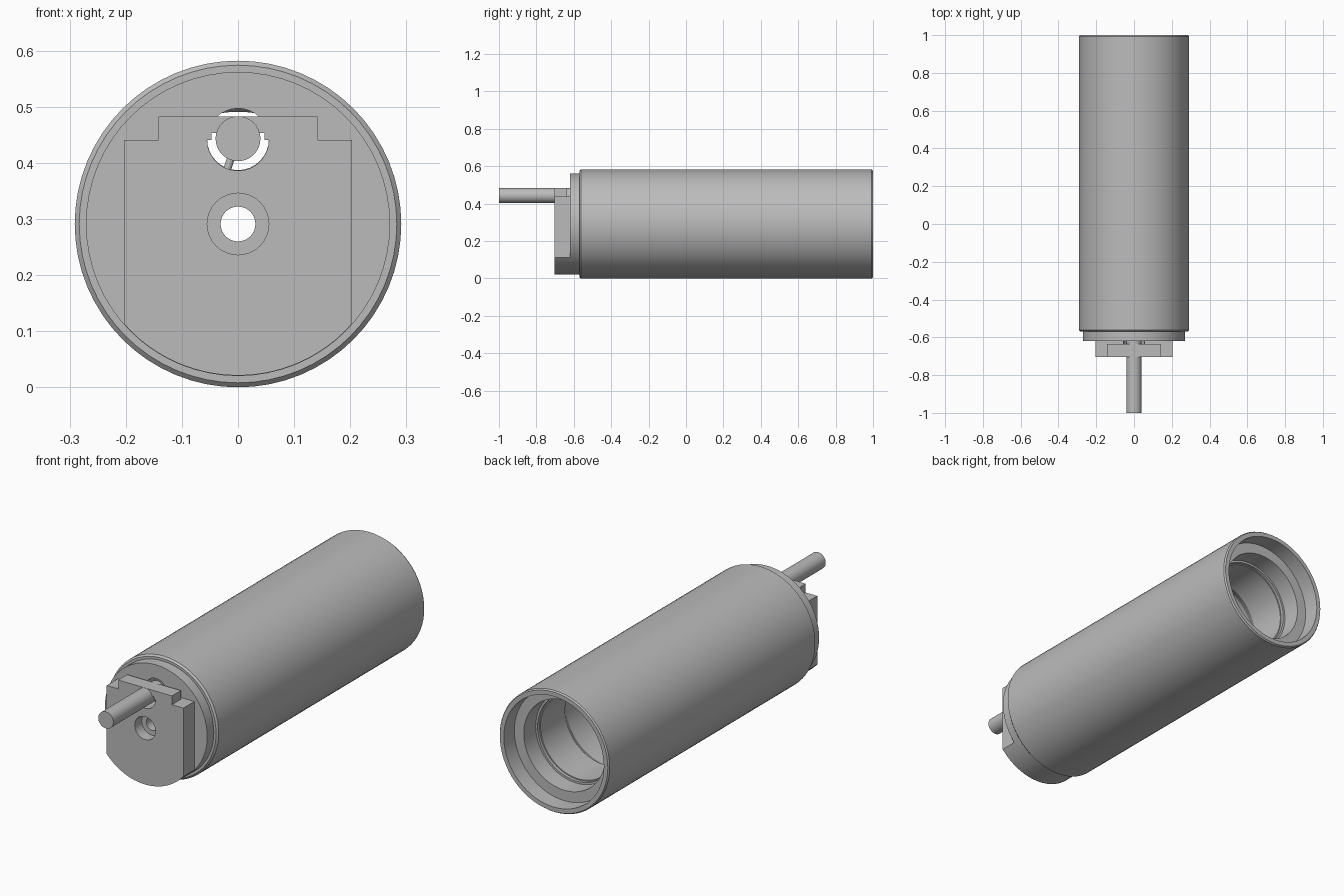
import bpy, bmesh, math
from mathutils import Vector

cube = bpy.data.objects.get("Cube")
if cube:
    bpy.data.objects.remove(cube, do_unlink=True)

R = 0.291            # housing radius, also the height of its axis
ROD_Z = 0.443
SEG = 64

metal = bpy.data.materials.new("plain_grey_metal")
metal.use_nodes = True
GREY = (0.5, 0.5, 0.5, 1)
metal.diffuse_color = GREY
metal.node_tree.nodes["Principled BSDF"].inputs["Base Color"].default_value = GREY


def finish(name, bm):
    bmesh.ops.recalc_face_normals(bm, faces=bm.faces[:])
    mesh = bpy.data.meshes.new(name)
    bm.to_mesh(mesh)
    bm.free()
    mesh.materials.append(metal)
    obj = bpy.data.objects.new(name, mesh)
    bpy.context.collection.objects.link(obj)
    return obj


def lathe(name, profile):
    """Spin a closed (radius, y) profile around the housing axis."""
    bm = bmesh.new()
    rings = []
    for i in range(SEG):
        a = 2 * math.pi * i / SEG
        rings.append([bm.verts.new((r * math.sin(a), y, R + r * math.cos(a)))
                      for r, y in profile])
    n = len(profile)
    for i in range(SEG):
        p, q = rings[i], rings[(i + 1) % SEG]
        for j in range(n):
            k = (j + 1) % n
            bm.faces.new((p[j], p[k], q[k], q[j]))
    return finish(name, bm)


def prism(name, outline, y0, y1):
    """Extrude an (x, z) outline along y."""
    bm = bmesh.new()
    face = bm.faces.new([bm.verts.new((x, y0, z)) for x, z in outline])
    ext = bmesh.ops.extrude_face_region(bm, geom=[face])
    moved = [v for v in ext["geom"] if isinstance(v, bmesh.types.BMVert)]
    bmesh.ops.translate(bm, verts=moved, vec=(0, y1 - y0, 0))
    return finish(name, bm)


def arc(r, z, a0, a1, n):
    return [(r * math.cos(a0 + (a1 - a0) * i / n),
             z + r * math.sin(a0 + (a1 - a0) * i / n)) for i in range(n + 1)]


def rod(name, r, start, end, n=32):
    """Cylinder between two points."""
    start, end = Vector(start), Vector(end)
    d = end - start
    bm = bmesh.new()
    bmesh.ops.create_cone(bm, cap_ends=True, segments=n, radius1=r, radius2=r, depth=d.length)
    rot = d.to_track_quat('Z', 'Y').to_matrix()
    for v in bm.verts:
        v.co = rot @ v.co + (start + end) / 2
    return finish(name, bm)


def cut(obj, cutter):
    mod = obj.modifiers.new("cut", 'BOOLEAN')
    mod.operation = 'DIFFERENCE'
    mod.solver = 'EXACT'
    mod.object = cutter
    bpy.context.view_layer.update()
    dg = bpy.context.evaluated_depsgraph_get()
    mesh = bpy.data.meshes.new_from_object(obj.evaluated_get(dg))
    obj.modifiers.clear()
    obj.data = mesh
    bpy.data.objects.remove(cutter, do_unlink=True)


# Hollow housing: collar, chamfered tube and stepped rear bore
housing = lathe("housing", [
    (0.031, -0.62), (0.271, -0.62), (0.271, -0.57), (0.283, -0.57),
    (R, -0.562), (R, 0.993), (0.286, 1.0), (0.265, 1.0),
    (0.265, 0.92), (0.215, 0.92), (0.215, 0.83), (0.205, 0.83),
    (0.205, 0.815), (0.2, 0.815), (0.2, 0.63), (0.23, 0.58),
    (0.23, -0.55), (0.031, -0.55)])
cut(housing, rod("hole_cutter", 0.055, (0, -0.7, ROD_Z - 0.001), (0, -0.5, ROD_Z - 0.001)))

# Front mounting block: round below, flat sides, stepped top
W, STEP, SHOULDER, TOP = 0.203, 0.142, 0.441, 0.483
a = math.acos(W / 0.27)
block = prism("mounting_block",
              arc(0.27, R, -math.pi + a, -a, 24) +
              [(W, SHOULDER), (STEP, SHOULDER), (STEP, TOP),
               (-STEP, TOP), (-STEP, SHOULDER), (-W, SHOULDER)],
              -0.703, -0.62)

# Relief behind the clamp bridge
cut(block, prism("relief_cutter", [(-0.3, SHOULDER), (0.3, SHOULDER), (0.3, 0.6), (-0.3, 0.6)],
                 -0.635, -0.5))
# Rounded groove beneath the rod
cut(block, prism("groove_cutter",
                 arc(0.055, SHOULDER, -math.pi, 0, 24) +
                 [(0.047, SHOULDER), (0.047, 0.453), (-0.047, 0.453), (-0.047, SHOULDER)],
                 -0.8, -0.5))
# Counterbored centre hole
cut(block, rod("counterbore_cutter", 0.055, (0, -0.8, R), (0, -0.65, R)))
cut(block, rod("bore_cutter", 0.031, (0, -0.8, R), (0, -0.5, R)))
# Clamp screw holes
for x in (-0.108, 0.108):
    cut(block, rod("screw_cutter", 0.018, (x, -0.668, 0.46), (x, -0.668, 0.6), 24))
    cut(block, rod("pilot_cutter", 0.01, (x, -0.668, 0.4), (x, -0.668, 0.6), 24))

# Offset drive rod and its small locating pin
shaft = rod("drive_rod", 0.04, (0, -1.0, ROD_Z), (0, -0.61, ROD_Z))
pin = rod("locating_pin", 0.007, (-0.012, -0.65, 0.41), (-0.02, -0.65, 0.386), 12)

for obj in (housing, block, shaft, pin):
    bpy.ops.object.select_all(action='DESELECT')
    obj.select_set(True)
    bpy.context.view_layer.objects.active = obj
    bpy.ops.object.shade_smooth_by_angle(angle=math.radians(25))
